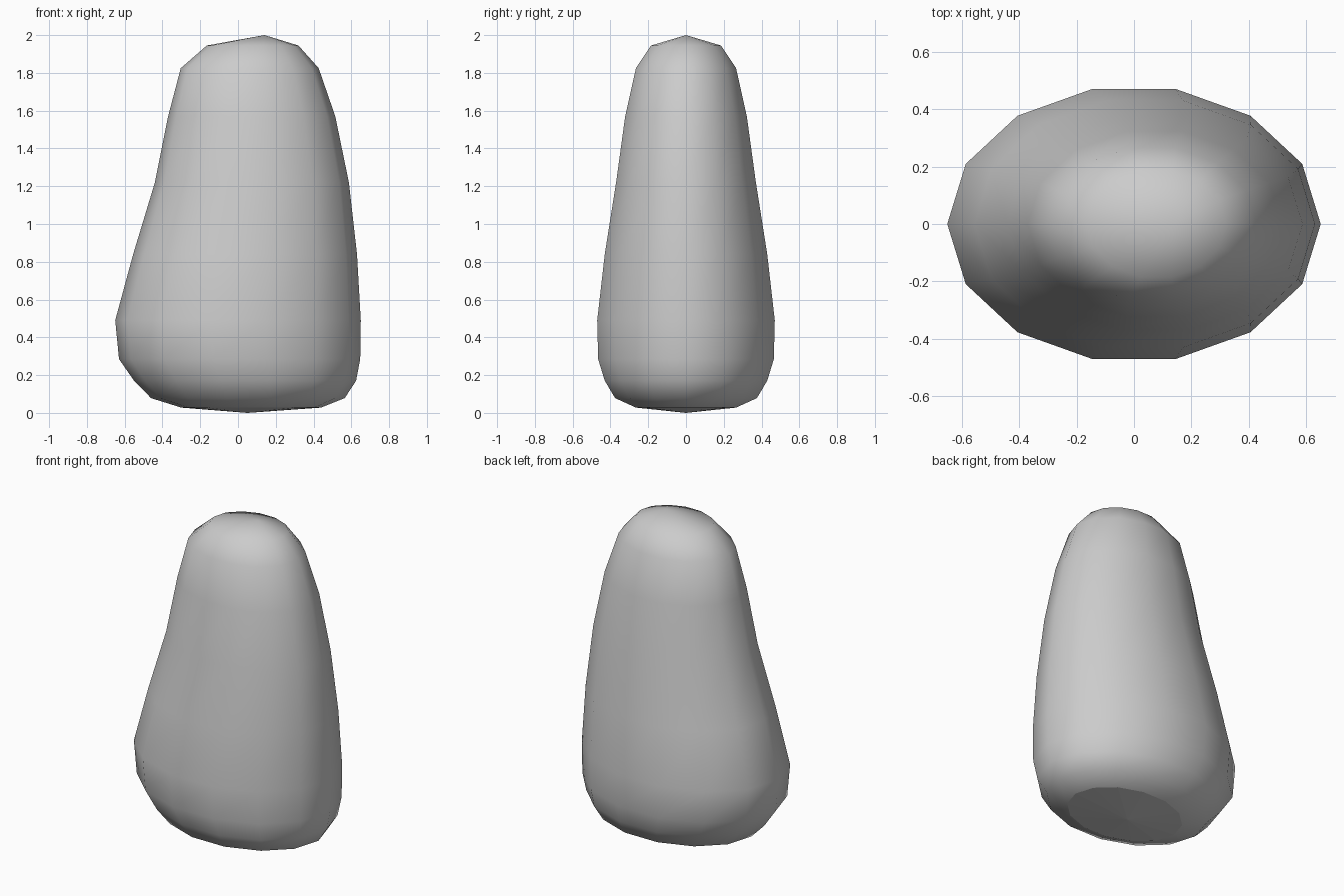
import bpy, bmesh
from math import cos, sin, pi

if "Cube" in bpy.data.objects:
    bpy.data.objects.remove(bpy.data.objects["Cube"])

SIDES = 14
# cross-sections: height, left x, right x, half depth
RINGS = [
    (0.028, -0.30, 0.44, 0.265),
    (0.078, -0.46, 0.565, 0.375),
    (0.17, -0.55, 0.625, 0.43),
    (0.285, -0.63, 0.647, 0.465),
    (0.49, -0.65, 0.65, 0.47),
    (0.84, -0.555, 0.63, 0.43),
    (1.22, -0.44, 0.587, 0.37),
    (1.57, -0.37, 0.515, 0.322),
    (1.825, -0.303, 0.427, 0.265),
    (1.945, -0.165, 0.32, 0.185),
]

bm = bmesh.new()


def ring(z, left, right, depth):
    cx, rx = (left + right) / 2, (right - left) / 2
    ry = depth / sin(6 * pi / SIDES * 7 / 6 - pi / SIDES)  # widest vertex lies on the depth line
    return [bm.verts.new((cx + rx * cos(2 * pi * i / SIDES),
                          ry * sin(2 * pi * i / SIDES), z)) for i in range(SIDES)]


# tapered body
rings = [ring(*r) for r in RINGS]
for low, high in zip(rings, rings[1:]):
    for i in range(SIDES):
        j = (i + 1) % SIDES
        bm.faces.new((low[i], low[j], high[j], high[i])).smooth = True

# rounded crown and faceted underside
crown = bm.verts.new((0.14, 0, 2.0))
base = bm.verts.new((0.05, 0, 0.0))
for i in range(SIDES):
    j = (i + 1) % SIDES
    bm.faces.new((rings[-1][i], rings[-1][j], crown)).smooth = True
    bm.faces.new((rings[0][j], rings[0][i], base)).smooth = False

mesh = bpy.data.meshes.new("standing_stone")
bm.normal_update()
bm.to_mesh(mesh)
bm.free()
stone = bpy.data.objects.new("standing_stone", mesh)
bpy.context.collection.objects.link(stone)
